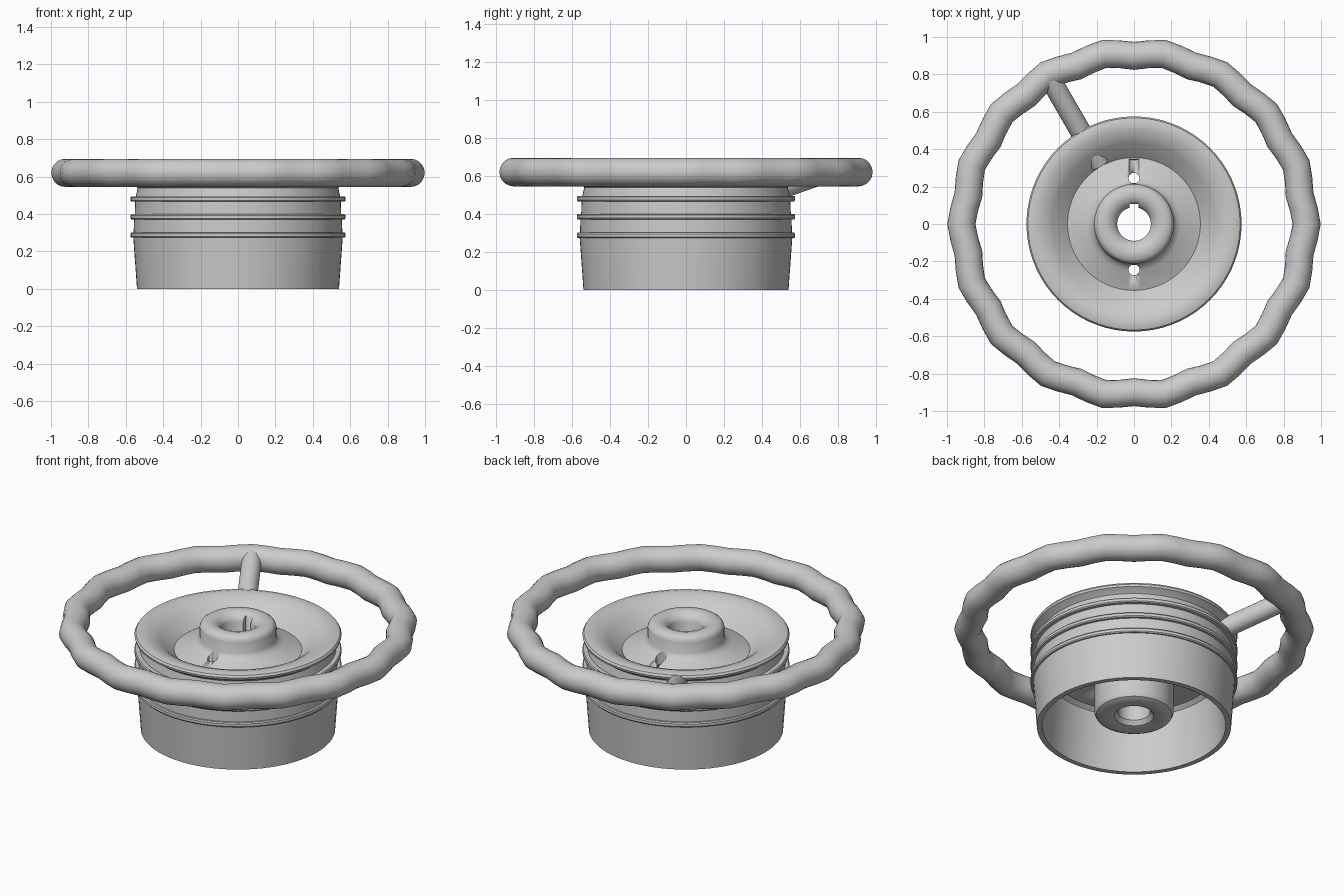
import bpy, bmesh, math
from mathutils import Vector

if "Cube" in bpy.data.objects:
    bpy.data.objects.remove(bpy.data.objects["Cube"])

grey = bpy.data.materials.new("light_grey")
grey.diffuse_color = (0.6, 0.6, 0.6, 1)
grey.use_nodes = True
grey.node_tree.nodes["Principled BSDF"].inputs["Base Color"].default_value = grey.diffuse_color


def finish(name, bm, angle=35):
    bmesh.ops.recalc_face_normals(bm, faces=bm.faces)
    me = bpy.data.meshes.new(name)
    bm.to_mesh(me)
    bm.free()
    ob = bpy.data.objects.new(name, me)
    bpy.context.collection.objects.link(ob)
    me.materials.append(grey)
    bpy.ops.object.select_all(action='DESELECT')
    ob.select_set(True)
    bpy.context.view_layer.objects.active = ob
    bpy.ops.object.shade_smooth_by_angle(angle=math.radians(angle))
    return ob


def loft(bm, rings):
    """Joins closed rings of points into a closed loop of faces."""
    vs = [[bm.verts.new(p) for p in ring] for ring in rings]
    n = len(vs[0])
    for a, b in zip(vs, vs[1:] + vs[:1]):
        for j in range(n):
            k = (j + 1) % n
            bm.faces.new((a[j], a[k], b[k], b[j]))


def lathe(name, profile, seg=72):
    bm = bmesh.new()
    rings = []
    for i in range(seg):
        t = math.tau * i / seg
        rings.append([(r * math.cos(t), r * math.sin(t), z) for r, z in profile])
    loft(bm, rings)
    return finish(name, bm)


def rod(name, a, b, r, seg=24):
    a, b = Vector(a), Vector(b)
    bm = bmesh.new()
    bmesh.ops.create_cone(bm, cap_ends=True, segments=seg, radius1=r, radius2=r,
                          depth=(b - a).length)
    rot = (b - a).to_track_quat('Z', 'Y')
    for v in bm.verts:
        v.co = rot @ v.co + (a + b) / 2
    return finish(name, bm)


def cut(target, cutter):
    cutter.hide_render = True
    cutter.hide_viewport = True
    m = target.modifiers.new("cut", 'BOOLEAN')
    m.operation = 'DIFFERENCE'
    m.solver = 'EXACT'
    m.object = cutter


# Scalloped hand ring with 18 lobes
bm = bmesh.new()
rings = []
for i in range(72):
    t = math.tau * i / 72
    major = 0.911 + 0.012 * math.cos(18 * t)
    ring = []
    for j in range(20):
        p = math.tau * j / 20
        r = major + 0.075 * math.cos(p)
        ring.append((r * math.cos(t), r * math.sin(t), 0.62 + 0.075 * math.sin(p)))
    rings.append(ring)
loft(bm, rings)
finish("hand_ring", bm, 60)

# Ribbed drum, dished top, sloping web and central hub in one turned body
outer = [(0.51, 0), (0.54, 0), (0.56, 0.275)]
for z, r in ((0.287, 0.562), (0.385, 0.556), (0.48, 0.55)):
    outer += [(r, z - 0.014), (0.57, z - 0.014), (0.575, z - 0.008),
              (0.575, z + 0.008), (0.57, z + 0.014), (r - 0.004, z + 0.014)]
outer += [(0.536, 0.54), (0.555, 0.555), (0.572, 0.565), (0.575, 0.578), (0.567, 0.59),
          (0.54, 0.598), (0.505, 0.593), (0.465, 0.578), (0.435, 0.56),
          (0.355, 0.487), (0.25, 0.525), (0.225, 0.54), (0.213, 0.56)]
# Rounded hub top, straight bore and rounded hub bottom
hub = [(0.213, 0.625), (0.206, 0.645), (0.19, 0.657), (0.155, 0.663), (0.125, 0.655),
       (0.1, 0.635), (0.09, 0.615), (0.09, 0.09), (0.11, 0.065), (0.15, 0.055),
       (0.19, 0.06), (0.21, 0.07), (0.22, 0.09), (0.22, 0.35), (0.24, 0.37)]
under = [(0.46, 0.36), (0.485, 0.34)]
drum = lathe("drum_and_hub", outer + hub + under)

# Keyway in the bore
bm = bmesh.new()
bmesh.ops.create_cube(bm, size=1)
for v in bm.verts:
    v.co = Vector((v.co.x * 0.05, v.co.y * 0.06 + 0.078, v.co.z * 1.4 + 0.35))
cut(drum, finish("keyway_cutter", bm))

# Front and back drain holes with channels running down the web
for s in (1, -1):
    cut(drum, rod("web_hole_cutter", (0, s * 0.245, 0.3), (0, s * 0.245, 0.62), 0.029))
    cut(drum, rod("channel_cutter", (0, s * 0.24, 0.54), (0, s * 0.352, 0.5), 0.03))

# Vertical groove on the back of the drum
cut(drum, rod("side_groove_cutter", (0, 0.555, 0.08), (0, 0.568, 0.38), 0.027))

# Single slanted spoke
d = (-0.5, math.sqrt(0.75))
rod("spoke", (d[0] * 0.37, d[1] * 0.37, 0.472), (d[0] * 0.9, d[1] * 0.9, 0.632), 0.056)
